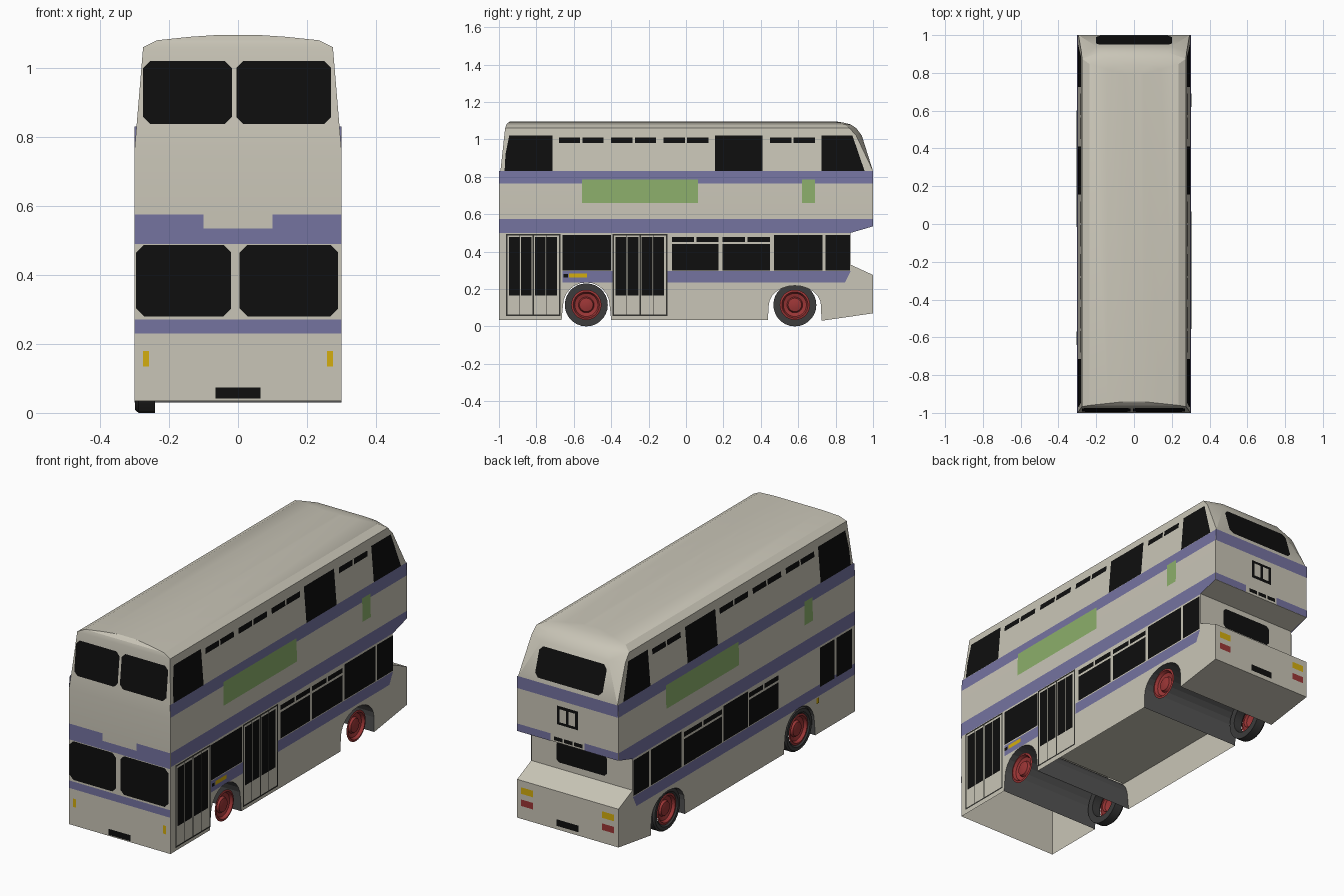
import bpy, bmesh, math
from mathutils import Vector

if "Cube" in bpy.data.objects:
    bpy.data.objects.remove(bpy.data.objects["Cube"])


def material(name, r, g, b):
    lin = lambda c: (c / 255 / 12.92) if c < 10 else ((c / 255 + 0.055) / 1.055) ** 2.4
    m = bpy.data.materials.new(name)
    m.diffuse_color = (lin(r), lin(g), lin(b), 1)
    m.use_nodes = True
    m.node_tree.nodes["Principled BSDF"].inputs["Base Color"].default_value = m.diffuse_color
    return m


CREAM = material("cream_paint", 201, 197, 183)
BLUE = material("blue_stripe", 117, 115, 160)
GREEN = material("green_panel", 140, 175, 107)
BLACK = material("black_glass", 14, 14, 14)
FRAME = material("door_frame_grey", 50, 50, 46)
TYRE = material("tyre_rubber", 60, 60, 60)
ARCH = material("wheel_well_grey", 84, 84, 84)
RED = material("red_metal", 156, 54, 54)
YELLOW = material("yellow_lamp", 212, 174, 14)


def finish(bm, name, mats, smooth=None):
    me = bpy.data.meshes.new(name)
    bm.to_mesh(me)
    bm.free()
    for m in mats:
        me.materials.append(m)
    if smooth:
        me.polygons.foreach_set("use_smooth", [True] * len(me.polygons))
        me.set_sharp_from_angle(angle=math.radians(smooth))
    ob = bpy.data.objects.new(name, me)
    bpy.context.collection.objects.link(ob)
    return ob


# ---- lower body: extruded side profile with two wheel tunnels, open underneath
def arch(cy, ry, rz, n=12):
    return [(cy - ry * math.cos(math.pi * i / n), 0.11 + rz * math.sin(math.pi * i / n)) for i in range(n + 1)]


prof, kinds = [], []


def add(points, kind):          # kind belongs to the segment that starts at each point
    prof.extend(points)
    kinds.extend([kind] * len(points))


add([(-1, .035)], "open")
add([(-.665, .035)] + arch(-.533, .125, .125), "arch")
add([(-.40, .035)], "open")
add([(.438, .035)] + arch(.582, .14, .108), "arch")
add([(.724, .03), (1, .07), (1, .275), (.88, .33), (.88, .505)], "skin")
add([(1, .535)], "open")
add([(-1, .535)], "skin")

bm = bmesh.new()
right = [bm.verts.new((.3, y, z)) for y, z in prof]
left = [bm.verts.new((-.3, y, z)) for y, z in prof]
bm.faces.new(right)
bm.faces.new(left[::-1])
gone = []
for i, kind in enumerate(kinds):
    j = (i + 1) % len(prof)
    f = bm.faces.new((right[i], left[i], left[j], right[j]))
    f.material_index = 1 if kind == "arch" else 0
    if kind == "open":
        gone.append(f)
bmesh.ops.recalc_face_normals(bm, faces=bm.faces[:])
bmesh.ops.delete(bm, geom=gone, context='FACES_ONLY')
for y0, y1, z in ((-1, -.53, .29), (-.44, .48, .20)):      # floors
    bm.faces.new([bm.verts.new(p) for p in ((-.3, y0, z), (-.3, y1, z), (.3, y1, z), (.3, y0, z))])
finish(bm, "lower_body", [CREAM, ARCH])


# ---- upper deck: lofted rings that taper into the crowned roof
def side_x(z):
    return .30 - .025 * max(0, z - .76) / .30


def front_y(z):
    return -1 + .033 * max(0, z - .76) / .30


def rear_y(z):
    return 1 - .06 * max(0, z - .83) / .19


rings = [(z, side_x(z), front_y(z), rear_y(z), max(0, z - .83) / .19) for z in (.535, .76, .83, 1.02)]
rings += [(1.06, .275, -.967, .91, 1.2), (1.08, .235, -.96, .88, 1.1),
          (1.09, .14, -.95, .84, .7), (1.096, .05, -.94, .80, .2)]
bm = bmesh.new()
loops = []
for z, hx, yf, yb, t in rings:
    cx, cy = .08 * t, .03 * t                              # rear corner cut
    loops.append([bm.verts.new((x, y, z)) for x, y in
                  ((-hx, yf), (hx, yf), (hx, yb - cy), (hx - cx, yb), (cx - hx, yb), (-hx, yb - cy))])
for a, b in zip(loops, loops[1:]):
    for i in range(6):
        j = (i + 1) % 6
        bm.faces.new((a[i], a[j], b[j], b[i]))
bm.faces.new(loops[-1])
base = bm.faces.new(loops[0][::-1])
bmesh.ops.remove_doubles(bm, verts=bm.verts[:], dist=1e-4)
bmesh.ops.recalc_face_normals(bm, faces=bm.faces[:])
bmesh.ops.delete(bm, geom=[f for f in bm.faces if f.calc_center_median().z < .54], context='FACES_ONLY')
finish(bm, "upper_deck_and_roof", [CREAM], smooth=20)


# ---- painted details: thin plates laid on the four sides
plates = {}
OUT = {'R': Vector((1, 0, 0)), 'L': Vector((-1, 0, 0)), 'F': Vector((0, -1, 0)), 'B': Vector((0, 1, 0))}


def plate(name, mat, sides, pts, off=.003, y=None):
    for s in sides:
        place = {'R': lambda u, z: (side_x(z) + off, u, z), 'L': lambda u, z: (-side_x(z) - off, u, z),
                 'F': lambda u, z: (u, front_y(z) - off, z),
                 'B': lambda u, z: (u, (rear_y(z) if y is None else y) + off, z)}[s]
        plates.setdefault((name, mat), []).append(([Vector(place(*p)) for p in pts], OUT[s]))


def rect(u0, u1, z0, z1, c=0):
    if not c:
        return [(u0, z0), (u1, z0), (u1, z1), (u0, z1)]
    return [(u0 + c, z0), (u1 - c, z0), (u1, z0 + c), (u1, z1 - c),
            (u1 - c, z1), (u0 + c, z1), (u0, z1 - c), (u0, z0 + c)]


def panes(name, sides, u0, u1, z0, z1):                    # pair of narrow opening lights
    m = (u0 + u1) / 2
    plate(name, BLACK, sides, rect(u0, m - .006, z0, z1))
    plate(name, BLACK, sides, rect(m + .006, u1, z0, z1))


# stripes
plate("upper_stripe", BLUE, "RL", rect(-1, 1, .765, .83), .002)
plate("upper_stripe", BLUE, "B", rect(-.3, .3, .765, .83), .002)
plate("middle_stripe", BLUE, "RL", [(-1, .50), (.88, .50), (1, .535), (1, .575), (-1, .575)], .002)
plate("middle_stripe", BLUE, "F", rect(-.3, .3, .49, .535), .002)
for u in (-.3, .1):
    plate("middle_stripe", BLUE, "FB", rect(u, u + .2, .535, .575), .002)
plate("lower_stripe", BLUE, "R", [(-.66, .235), (.85, .235), (.88, .295), (-.66, .295)], .002)
plate("lower_stripe", BLUE, "L", [(-1, .235), (.85, .235), (.88, .295), (-1, .295)], .002)
plate("lower_stripe", BLUE, "F", rect(-.3, .3, .23, .27), .002)

# green panels
for s, u0, u1 in (("R", -.555, .065), ("R", .62, .69), ("L", -.015, .60), ("L", -.64, -.57)):
    plate("side_panels", GREEN, s, rect(u0, u1, .66, .785), .0035)

# upper side windows
W = "upper_side_windows"
plate(W, BLACK, "RL", [(-.97, .83), (-.715, .83), (-.715, 1.02), (-.945, 1.02), (-.965, .92)])
plate(W, BLACK, "RL", rect(.155, .41, .83, 1.02))
plate(W, BLACK, "RL", [(.725, .83), (.955, .83), (.89, 1.02), (.725, 1.02)])
for u in (-.68, -.40, -.12, .45):
    panes(W, "RL", u, u + .24, .98, 1.01)

# lower side windows
W = "lower_side_windows"
plate(W, BLACK, "RL", rect(.47, .73, .30, .49))
plate(W, BLACK, "RL", rect(.745, .878, .30, .49))
plate(W, BLACK, "R", rect(-.66, -.40, .30, .49))
for s, u0, u1 in (("R", -.075, .175), ("R", .195, .45), ("L", .13, .45), ("L", -.35, -.10)):
    plate(W, BLACK, s, rect(u0, u1, .30, .44))
    panes(W, s, u0, u1, .452, .478)
plate(W, BLACK, "L", rect(-.09, .115, .30, .49))
plate(W, BLACK, "L", rect(-.97, -.84, .28, .49))
plate(W, BLACK, "L", rect(-.825, -.70, .28, .49))

# two folding doors on the right side
for d in (-.963, -.392):
    e = d + .293
    plate("door_leaves", CREAM, "R", rect(d, e, .055, .495), .0035)
    for u in (d, d + .072, d + .143, d + .215, e - .008):
        w = .003 if u in (d + .072, d + .215) else .008
        plate("door_frames", FRAME, "R", rect(u, u + w, .055, .495), .005)
    for z in (.055, .487):
        plate("door_frames", FRAME, "R", rect(d, e, z, z + .008), .005)
    for u in (.016, .08, .155, .217):
        plate("door_windows", BLACK, "R", rect(d + u, d + u + .057, .165, .477), .0055)

# front and rear windows
for u0, u1 in ((-.295, -.02), (.005, .29)):
    plate("lower_windscreen", BLACK, "F", rect(u0, u1, .28, .487, .022))
for u0, u1 in ((-.275, -.018), (-.005, .27)):
    plate("upper_windscreen", BLACK, "F", rect(u0, u1, .838, 1.02, .02))
plate("upper_rear_window", BLACK, "B", rect(-.20, .20, .85, 1.0, .02))
plate("lower_rear_window", BLACK, "B", rect(-.15, .15, .365, .475, .015), y=.88)

# plates, vents and lamps
plate("front_number_plate", BLACK, "F", rect(-.065, .065, .042, .074))
plate("rear_number_plate", BLACK, "B", rect(-.065, .065, .09, .125))
plate("rear_display", BLACK, "B", rect(-.062, .062, .635, .735))
for u in (-.046, .008):
    plate("rear_display_panes", CREAM, "B", rect(u, u + .038, .65, .72), .005)
for u in (-.09, -.03, .03):
    plate("rear_vents", BLACK, "B", rect(u, u + .05, .545, .565))
for s in (-1, 1):
    plate("front_lamps", YELLOW, "F", rect(s * .267 - .009, s * .267 + .009, .135, .18))
    plate("rear_indicators", YELLOW, "B", rect(s * .24 - .035, s * .24 + .035, .205, .24))
    plate("rear_stop_lamps", RED, "B", rect(s * .24 - .035, s * .24 + .035, .14, .175))
plate("side_lamp", YELLOW, "R", rect(-.625, -.53, .262, .283), .004)
plate("side_lamp_base", BLACK, "R", rect(-.655, -.632, .262, .28), .004)
plate("left_side_lamp", YELLOW, "L", rect(-.69, -.67, .20, .23), .004)

for (name, mat), faces in plates.items():
    bm = bmesh.new()
    for pts, out in faces:
        f = bm.faces.new([bm.verts.new(p) for p in pts])
        f.normal_update()
        if f.normal.dot(out) < 0:
            f.normal_flip()
    finish(bm, name, [mat])


# ---- wheels: lathed around the x axis
def lathe(name, profile, s, cy, mat, closed, n=28):
    bm = bmesh.new()
    cols = [[bm.verts.new((s * x, cy + r * math.cos(a), .115 + r * math.sin(a))) for r, x in profile]
            for a in (2 * math.pi * k / n for k in range(n))]
    m = len(profile)
    for k in range(n):
        a, b = cols[k], cols[(k + 1) % n]
        for i in range(m if closed else m - 1):
            j = (i + 1) % m
            bm.faces.new((a[i], a[j], b[j], b[i]))
    bmesh.ops.remove_doubles(bm, verts=bm.verts[:], dist=1e-5)
    bm.normal_update()
    if closed:
        bmesh.ops.recalc_face_normals(bm, faces=bm.faces[:])
    else:                                                  # open dish faces outward
        for f in bm.faces:
            if f.normal.x * s < 0:
                f.normal_flip()
    finish(bm, name, [mat], smooth=35)


RIM = [(.081, .292), (.07, .295), (.062, .28), (.042, .274), (.036, .286), (.016, .291), (0, .291)]
TYRE_SECTION = [(.08, .288), (.09, .298), (.107, .298), (.115, .288), (.115, .24), (.08, .24)]
for end, cy in (("front", -.533), ("rear", .582)):
    for side, s in (("right", 1), ("left", -1)):
        lathe(f"{end}_{side}_rim", RIM, s, cy, RED, False)
    # only the left wheels carry a tyre; it shows through the open wheel tunnel
    lathe(f"{end}_left_tyre", TYRE_SECTION, -1, cy, TYRE, True)
